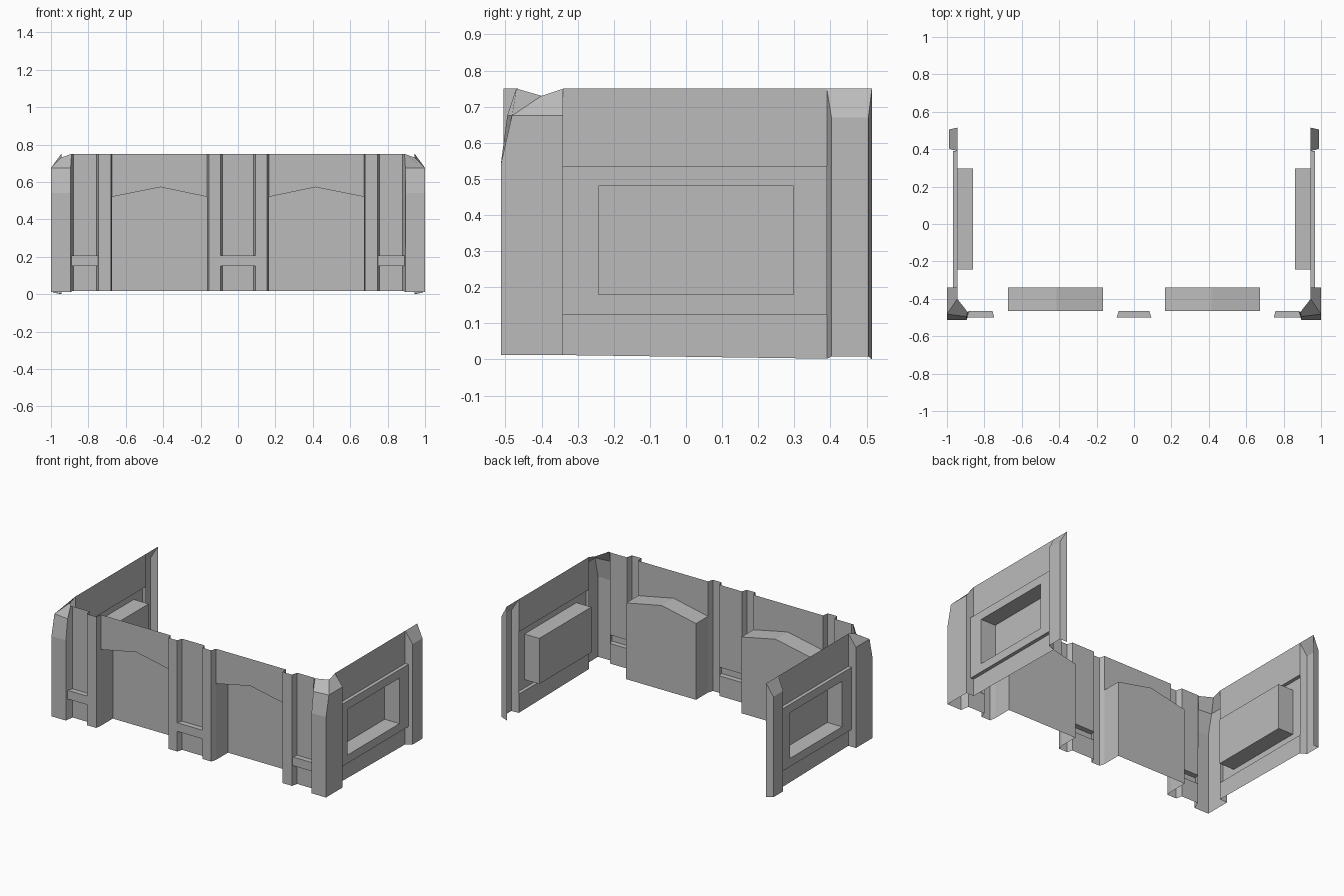
import bpy

cube = bpy.data.objects.get("Cube")
if cube:
    bpy.data.objects.remove(cube, do_unlink=True)

grey = bpy.data.materials.new("plain grey")
grey.use_nodes = True
colour = (0.5, 0.5, 0.5, 1.0)
grey.diffuse_color = colour
grey.node_tree.nodes["Principled BSDF"].inputs["Base Color"].default_value = colour

TOP = 0.75
BASE = 0.018
FRONT = -0.5      # face of pilasters and bars
PANEL = -0.465    # recessed front wall
ALCOVE = -0.34    # back of the alcoves
WALL = 0.945      # plain side wall
RAISED = 0.968    # raised band on the side wall
NICHE = 0.86      # bottom of the side niche
BAR_LOW, BAR_HIGH = 0.15, 0.207


def sheet(name, faces):
    """Make one open sheet from a list of outward-facing polygons."""
    verts, polys, index = [], [], {}
    for face in faces:
        poly = []
        for point in face:
            key = tuple(round(c, 4) for c in point)
            if key not in index:
                index[key] = len(verts)
                verts.append(key)
            poly.append(index[key])
        polys.append(poly)
    mesh = bpy.data.meshes.new(name)
    mesh.from_pydata(verts, [], polys)
    mesh.materials.append(grey)
    mesh.update()
    obj = bpy.data.objects.new(name, mesh)
    bpy.context.collection.objects.link(obj)


def both_sides(name, faces):
    """Make the left part and its mirror image on the right."""
    sheet("left_" + name, faces)
    flipped = [[(-x, y, z) for x, y, z in reversed(face)] for face in faces]
    sheet("right_" + name, flipped)


def band(plan, low, high):
    """Vertical faces standing on a plan path."""
    return [[(*a, low), (*b, low), (*b, high), (*a, high)]
            for a, b in zip(plan, plan[1:])]


def bridge(outer, inner):
    """Quads joining two closed loops of equal length."""
    n = len(outer)
    return [[outer[i], outer[(i + 1) % n], inner[(i + 1) % n], inner[i]]
            for i in range(n)]


def barred_panel(start, end, lip_start, lip_end):
    """Recessed wall panel crossed by one bar flush with the pilasters."""
    back = [(start, PANEL), (end, PANEL)]
    front = [(lip_start, FRONT), (lip_end, FRONT)]
    faces = band(back, BASE, BAR_LOW) + band(back, BAR_HIGH, TOP)
    faces += band(front, BAR_LOW, BAR_HIGH)
    for z, order in ((BAR_HIGH, 1), (BAR_LOW, -1)):
        ring = [(*p, z) for p in front + back[::-1]]
        faces.append(ring[::order])
    return faces


# Panels with bars, and the pilasters between them
sheet("centre_panel", barred_panel(-0.082, 0.082, -0.093, 0.093))
both_sides("outer_panel", barred_panel(0.757, 0.88, 0.747, 0.893))
both_sides("inner_pilaster", band(
    [(0.082, PANEL), (0.093, FRONT), (0.155, FRONT), (0.165, PANEL)], BASE, TOP))
both_sides("outer_pilaster", band(
    [(0.674, PANEL), (0.679, -0.505), (0.747, -0.505), (0.757, PANEL)], BASE, TOP))

# Alcoves with a pointed head, and the wall above them
inner, middle, outer = 0.165, 0.415, 0.674
spring, peak = 0.52, 0.572
arch = [(inner, BASE), (inner, spring), (middle, peak), (outer, spring), (outer, BASE)]
rim = [(x, PANEL, z) for x, z in arch]
back = [(x, ALCOVE, z) for x, z in arch]
alcove = bridge(rim, back)[:-1] + [back[::-1]]
for a, b in zip(rim[1:4], rim[2:4]):
    alcove.append([a, b, (b[0], PANEL, TOP), (a[0], PANEL, TOP)])
both_sides("alcove", alcove)

# Front corner posts with a leaning face and a sloped cap
foot = 0.012
lean = 0.54
eave = 0.675
x_in, x_out, y_front, y_back = 0.895, 1.0, -0.513, -0.34
front_low = [(x_in, y_front, foot), (x_out, y_front, foot)]
front_mid = [(x_in, y_front, lean), (x_out, y_front, lean)]
front_top = [(x_in, -0.495, eave), (x_out, -0.482, eave)]
back_top = (x_out, y_back, eave)
ridge = [(0.89, -0.47, TOP), (WALL, -0.4, 0.73), (WALL, y_back, TOP)]
corner_post = [
    front_low + front_mid[::-1],
    front_mid + front_top[::-1],
    [front_low[1], (x_out, y_back, foot), back_top, front_top[1], front_mid[1]],
    [(x_out, y_back, foot), (WALL, y_back, foot), ridge[2], back_top],
    [back_top, ridge[2], ridge[1], front_top[1]],
    [front_top[1], ridge[1], ridge[0], front_top[0]],
    [(0.88, PANEL, BASE), front_low[0], front_mid[0], front_top[0],
     ridge[0], (0.88, PANEL, TOP)],
]
both_sides("front_corner_post", corner_post)

# Side walls: plain strips, raised band and sunken niche
y0, y1 = y_back, 0.39
z0, z1 = 0.125, 0.535


def rect(x, ya, yb, za, zb):
    return [(x, ya, za), (x, yb, za), (x, yb, zb), (x, ya, zb)]


wall = [
    [(WALL, y0, foot), (WALL, y1, 0.002), (WALL, y1, z0), (WALL, y0, z0)],
    rect(WALL, y0, y1, z1, TOP),
    [(WALL, y0, z0), (WALL, y1, z0), (RAISED, y1, z0), (RAISED, y0, z0)],
    [(RAISED, y0, z1), (RAISED, y1, z1), (WALL, y1, z1), (WALL, y0, z1)],
]
opening = rect(RAISED, -0.243, 0.298, 0.18, 0.48)
floor = [(NICHE, y, z) for _, y, z in opening]
wall += bridge(rect(RAISED, y0, y1, z0, z1), opening)
wall += bridge(opening, floor) + [floor]
both_sides("side_wall", wall)

# Rear posts with a sloped cap
plan = [(WALL, y1), (0.99, 0.403), (0.99, 0.505), (WALL, 0.515)]
feet = [(*p, z) for p, z in zip(plan, (0.002, 0.008, 0.008, 0))]
heads = [(*p, z) for p, z in zip(plan, (TOP, 0.67, 0.67, TOP))]
rear_post = bridge(feet, heads)[:-1] + [heads]
both_sides("rear_post", rear_post)
